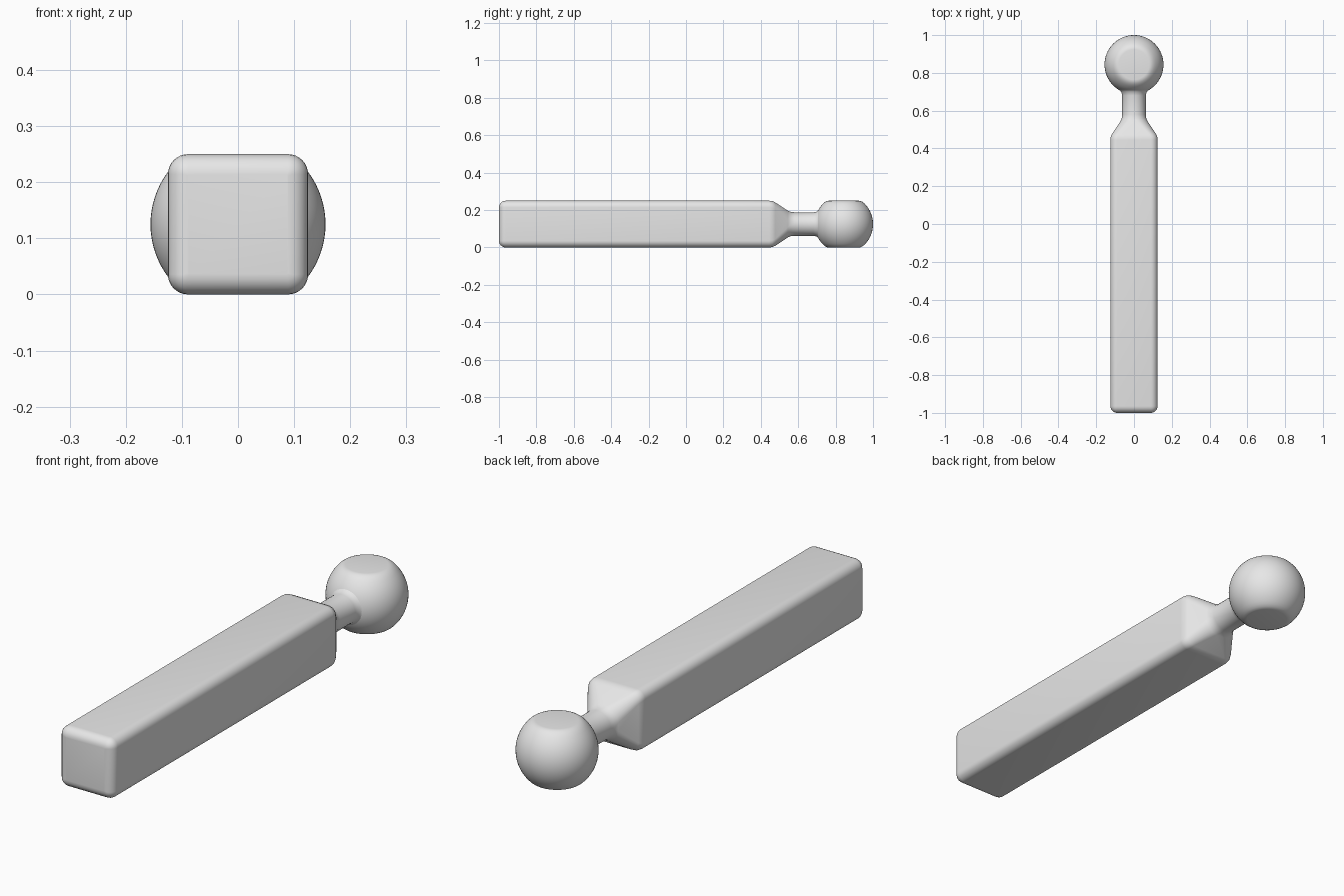
import bpy, bmesh
from math import sin, cos, pi, asin, acos, sqrt, radians

cube = bpy.data.objects.get("Cube")
if cube:
    bpy.data.objects.remove(cube, do_unlink=True)

grey = bpy.data.materials.new("plain grey")
grey.use_nodes = True
colour = (0.8, 0.8, 0.8, 1)
grey.diffuse_color = colour
grey.node_tree.nodes["Principled BSDF"].inputs["Base Color"].default_value = colour

MID = 0.125     # height of the long axis, also half the bar thickness
NECK = 0.0625   # neck radius
STEPS = 8       # segments per rounded corner


def loft(name, rings, angle):
    """Skin closed rings of points, cap both ends and shade smooth."""
    bm = bmesh.new()
    loops = [[bm.verts.new(p) for p in ring] for ring in rings]
    n = len(loops[0])
    for a, b in zip(loops, loops[1:]):
        for i in range(n):
            j = (i + 1) % n
            bm.faces.new((a[i], a[j], b[j], b[i]))
    bm.faces.new(loops[0])
    bm.faces.new(loops[-1])
    bmesh.ops.remove_doubles(bm, verts=bm.verts[:], dist=0.00001)
    bmesh.ops.recalc_face_normals(bm, faces=bm.faces[:])
    mesh = bpy.data.meshes.new(name)
    bm.to_mesh(mesh)
    bm.free()
    mesh.materials.append(grey)
    obj = bpy.data.objects.new(name, mesh)
    bpy.context.collection.objects.link(obj)
    bpy.ops.object.select_all(action='DESELECT')
    obj.select_set(True)
    bpy.context.view_layer.objects.active = obj
    bpy.ops.object.shade_smooth_by_angle(angle=radians(angle))
    return obj


def rounded_square(y, half, r):
    """Rounded square across the long axis; a circle when r equals half."""
    ring = []
    for corner in range(4):
        mid = pi / 4 + corner * pi / 2
        cx = (half - r) * sqrt(2) * cos(mid)
        cz = (half - r) * sqrt(2) * sin(mid)
        for i in range(STEPS + 1):
            a = (corner + i / STEPS) * pi / 2
            ring.append((cx + r * cos(a), y, MID + cz + r * sin(a)))
    return ring


# Square bar with a rounded front end, tapering into the round neck
EDGE = 0.036
rings = []
for i in range(7):
    a = i / 6 * pi / 2
    inset = EDGE * (1 - sin(a))
    rings.append(rounded_square(-1 + EDGE * (1 - cos(a)), MID - inset,
                                max(EDGE - inset, 0.002)))
for y, half, r in [(0.445, MID, EDGE), (0.462, 0.123, 0.036), (0.477, 0.116, 0.036),
                   (0.545, 0.071, 0.054), (0.56, 0.065, 0.06)]:
    rings.append(rounded_square(y, half, r))
# Neck, flaring where it meets the ball
for y, r in [(0.58, NECK), (0.68, NECK), (0.697, 0.066), (0.709, 0.075), (0.722, 0.09)]:
    rings.append(rounded_square(y, r, r))
loft("bar_and_neck", rings, 40)

# Ball with softly flattened top and bottom, turned about the vertical
R, BALL_Y, SIDES = 0.156, 0.844, 64
half_profile = [(0.08, MID), (0.089, 0.1238), (0.098, 0.1198)]
top = asin(0.113 / R)
half_profile += [(R * cos(top * t / 10), R * sin(top * t / 10)) for t in range(10, 0, -1)]
profile = half_profile + [(R, 0)] + [(r, -z) for r, z in reversed(half_profile)]
loft("ball", [[(r * cos(2 * pi * i / SIDES), BALL_Y + r * sin(2 * pi * i / SIDES), MID + z)
               for i in range(SIDES)] for r, z in profile], 40)
